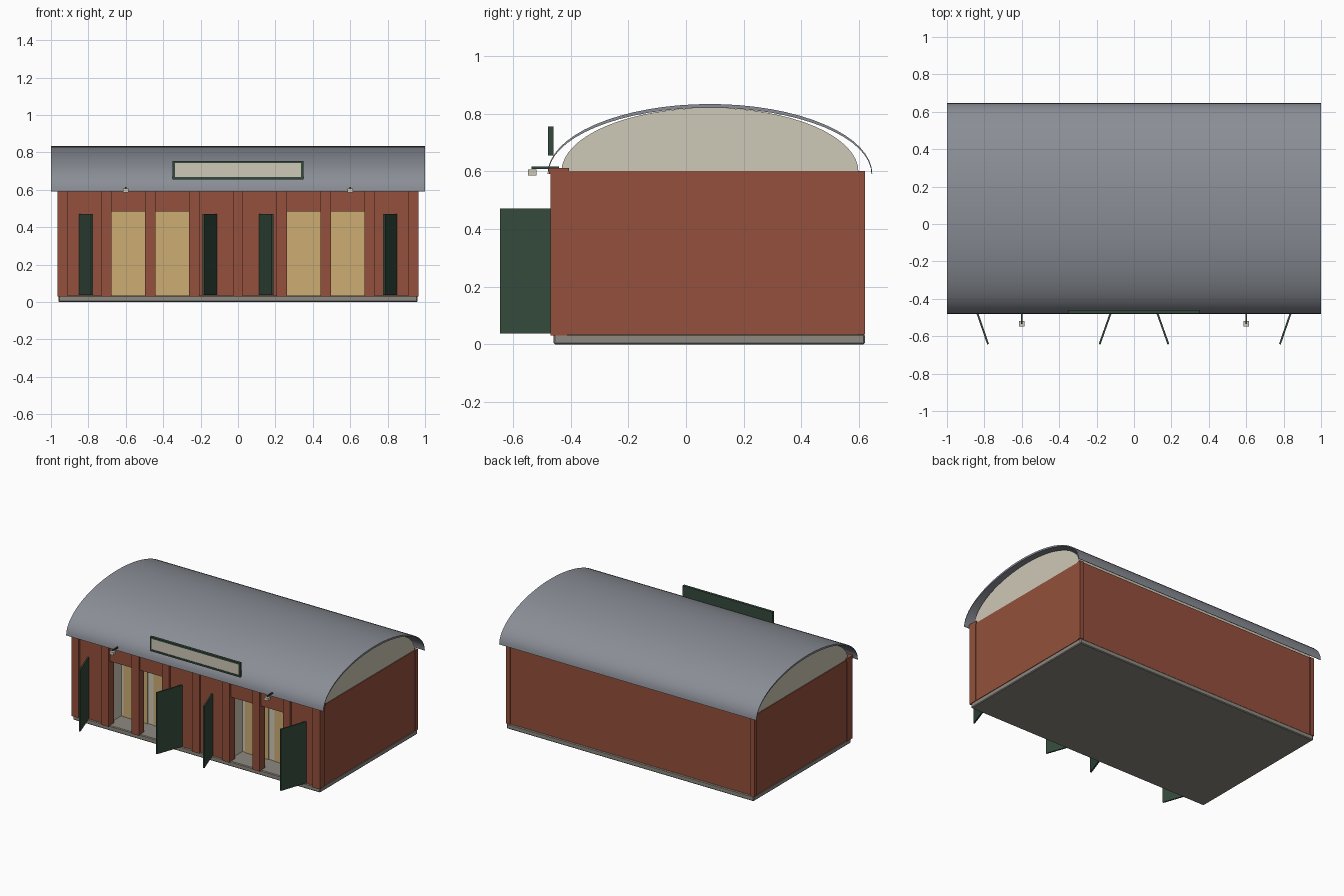
import bpy, bmesh, math
from mathutils import Matrix

if "Cube" in bpy.data.objects:
    bpy.data.objects.remove(bpy.data.objects["Cube"])


def lin(c):
    c /= 255
    return c / 12.92 if c <= 0.04045 else ((c + 0.055) / 1.055) ** 2.4


def mat(name, r, g, b):
    m = bpy.data.materials.new(name)
    m.diffuse_color = (lin(r), lin(g), lin(b), 1)
    m.use_nodes = True
    m.node_tree.nodes["Principled BSDF"].inputs["Base Color"].default_value = m.diffuse_color
    return m


BRICK = mat("brick red", 148, 80, 60)
ROOF = mat("roof grey", 138, 142, 150)
CREAM = mat("cream", 206, 200, 183)
GREEN = mat("dark green", 52, 74, 60)
TAN = mat("tan", 206, 174, 116)
STONE = mat("concrete grey", 142, 137, 128)


def finish(bm, name, material):
    bmesh.ops.recalc_face_normals(bm, faces=bm.faces)
    me = bpy.data.meshes.new(name)
    bm.to_mesh(me)
    bm.free()
    me.materials.append(material)
    ob = bpy.data.objects.new(name, me)
    bpy.context.collection.objects.link(ob)
    return ob


def box(name, x, y, z, material, bevel=0):
    """Box from (min, max) ranges on each axis."""
    bm = bmesh.new()
    size = [r[1] - r[0] for r in (x, y, z)]
    mid = [(r[0] + r[1]) / 2 for r in (x, y, z)]
    bmesh.ops.create_cube(bm, size=1, matrix=Matrix.Translation(mid) @ Matrix.Diagonal((*size, 1)))
    ob = finish(bm, name, material)
    if bevel:
        mod = ob.modifiers.new("bevel", 'BEVEL')
        mod.width, mod.segments = bevel, 1
    return ob


def pair(name, x, y, z, material, bevel=0):
    """The same box on the left and on the right."""
    box(name + "_right", x, y, z, material, bevel)
    box(name + "_left", (-x[1], -x[0]), y, z, material, bevel)


def extrude_x(name, profile, half, material):
    """Closed (y, z) profile swept along x."""
    bm = bmesh.new()
    face = bm.faces.new([bm.verts.new((-half, y, z)) for y, z in profile])
    out = bmesh.ops.extrude_face_region(bm, geom=[face])
    verts = [g for g in out["geom"] if isinstance(g, bmesh.types.BMVert)]
    bmesh.ops.translate(bm, verts=verts, vec=(2 * half, 0, 0))
    return finish(bm, name, material)


def arc(a, b, z0, n=32):
    return [(0.083 - a * math.cos(math.pi * i / n), z0 + b * math.sin(math.pi * i / n))
            for i in range(n + 1)]


def smooth(ob):
    bpy.ops.object.select_all(action='DESELECT')
    ob.select_set(True)
    bpy.context.view_layer.objects.active = ob
    bpy.ops.object.shade_smooth_by_angle(angle=math.radians(30))


# Floor slab
box("floor_slab", (-0.96, 0.96), (-0.46, 0.62), (0, 0.035), STONE, 0.005)

# Walls with two entrance recesses
BACK = -0.29
box("main_walls", (-0.96, 0.96), (BACK, 0.612), (0.034, 0.6), BRICK)
box("front_wall_middle", (-0.235, 0.235), (-0.455, BACK), (0.034, 0.6), BRICK)
pair("front_wall_end", (0.705, 0.96), (-0.455, BACK), (0.034, 0.6), BRICK)
pair("lintel", (0.235, 0.705), (-0.455, BACK), (0.485, 0.6), BRICK)
box("front_cap_beam", (-0.965, 0.965), (-0.475, -0.405), (0.59, 0.612), BRICK)

# Recess lining and inner doors
pair("recess_back_lining", (0.235, 0.705), (BACK - 0.004, BACK), (0.035, 0.485), CREAM)
pair("recess_outer_lining", (0.700, 0.706), (-0.41, BACK), (0.035, 0.485), CREAM)
pair("recess_inner_lining", (0.234, 0.240), (-0.41, BACK), (0.035, 0.485), CREAM)
for i, x in enumerate((0.355, 0.586)):
    pair(f"inner_door_{i}", (x - 0.093, x + 0.093), (BACK - 0.009, BACK - 0.003), (0.035, 0.485), TAN)

# Front pilasters and rear corner pilasters
box("pilaster_middle", (-0.028, 0.028), (-0.47, -0.41), (0.03, 0.6), BRICK)
for i, x in enumerate((0.235, 0.47, 0.705, 0.937)):
    pair(f"pilaster_{i}", (x - 0.028, x + 0.028), (-0.47, -0.41), (0.03, 0.6), BRICK)
pair("rear_corner", (0.935, 0.965), (0.595, 0.62), (0.034, 0.6), BRICK)

# Open door leaves
for side in (-1, 1):
    for i, (hx, ex) in enumerate(((0.11, 0.184), (0.852, 0.780))):
        hx, ex, hy, ey = hx * side, ex * side, -0.435, -0.643
        length, ang = math.hypot(ex - hx, ey - hy), math.atan2(ey - hy, ex - hx)
        leaf = box(f"open_door_{i}_{'left' if side < 0 else 'right'}",
                   (0, length), (-0.005, 0.005), (0.037, 0.47), GREEN)
        leaf.location = (hx, hy, 0)
        leaf.rotation_euler = (0, 0, ang)

# Gable infill and vaulted roof shell
smooth(extrude_x("gable_infill", arc(0.515, 0.222, 0.598), 0.955, CREAM))
shell = arc(0.563, 0.243, 0.59) + arc(0.560, 0.230, 0.59)[::-1]
smooth(extrude_x("vaulted_roof", shell, 1.0, ROOF))

# Sign board: panel with a raised frame
box("sign_board", (-0.35, 0.35), (-0.472, -0.460), (0.655, 0.755), GREEN)
box("sign_panel", (-0.338, 0.338), (-0.475, -0.471), (0.667, 0.743), CREAM)
for i, z in enumerate((0.655, 0.743)):
    box(f"sign_frame_rail_{i}", (-0.35, 0.35), (-0.479, -0.471), (z, z + 0.012), GREEN)
pair("sign_frame_stile", (0.338, 0.35), (-0.479, -0.471), (0.655, 0.755), GREEN)

# Lamps on arms
pair("lamp_arm", (0.597, 0.605), (-0.535, -0.44), (0.608, 0.616), GREEN)
pair("lamp_head", (0.586, 0.616), (-0.548, -0.518), (0.586, 0.606), CREAM)
